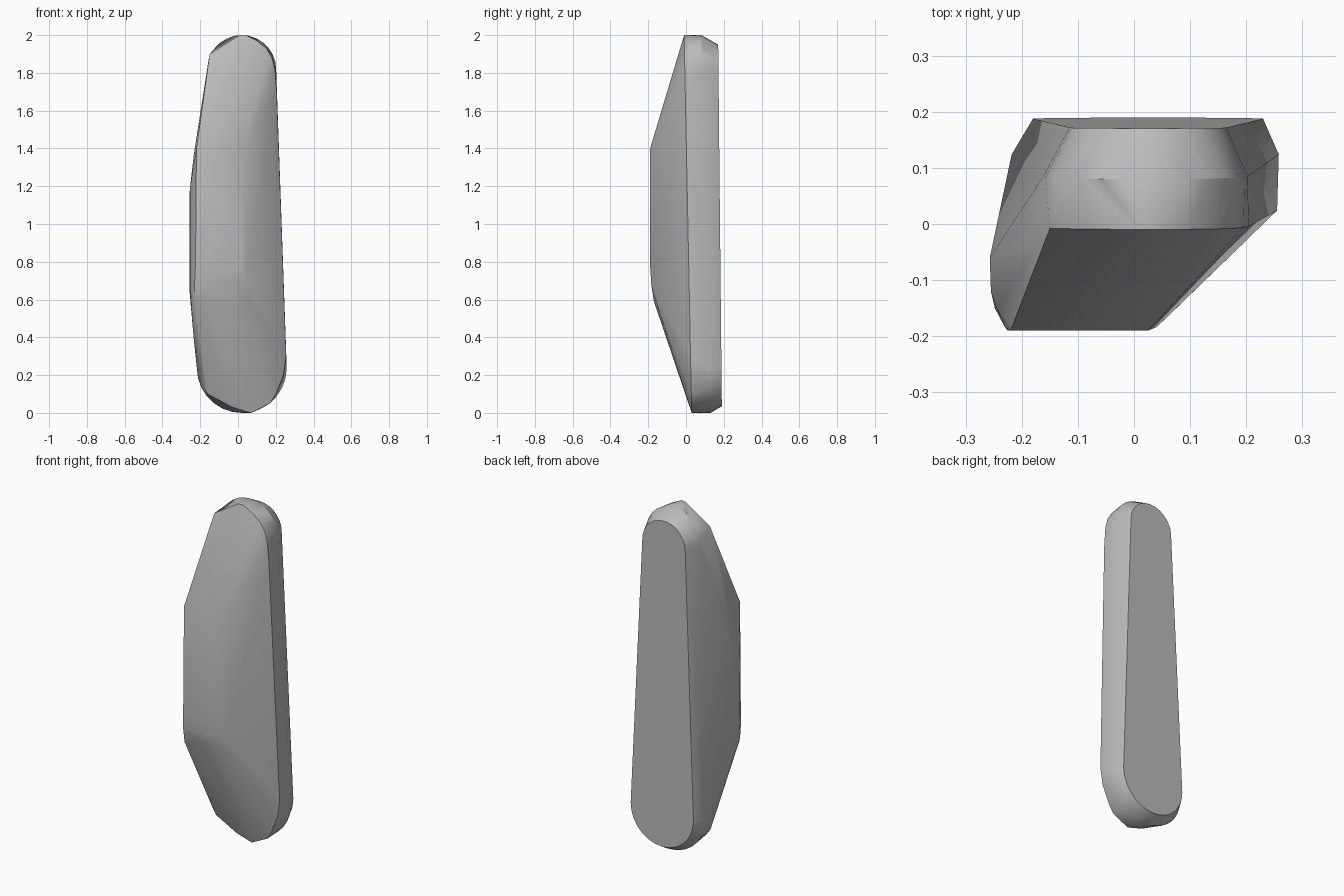
import bpy, bmesh, math

cube = bpy.data.objects.get("Cube")
if cube:
    bpy.data.objects.remove(cube, do_unlink=True)

grey = bpy.data.materials.new("plain_grey")
grey.use_nodes = True
grey.diffuse_color = (0.5, 0.5, 0.5, 1)
grey.node_tree.nodes["Principled BSDF"].inputs["Base Color"].default_value = (0.5, 0.5, 0.5, 1)


def capsule(cx, top, top_r, bottom, bottom_r, steps=14):
    """Outline in x and z: a tapered bar with two round ends."""
    points = []
    for i in range(steps + 1):
        a = math.pi * i / steps
        points.append((cx + top_r * math.cos(a), top - top_r * (1 - math.sin(a))))
        points.append((cx + bottom_r * math.cos(a), bottom + bottom_r * (1 - math.sin(a))))
    return points


points = []
# Flat back, leaning slightly
points += [(x, 0.19 - 0.01 * z, z) for x, z in capsule(0.025, 1.95, 0.14, 0.035, 0.205)]
# Rear edge of the side band
points += [(x, 0.13 - 0.025 * z, z) for x, z in capsule(0.02, 2.0, 0.182, 0.0, 0.238)]
# Front edge of the side band: rounded on one side, cornered on the other
rim = [(0.01, 2), (0.04, 2), (0.1, 1.97), (0.15, 1.93), (0.18, 1.88), (0.195, 1.82), (0.205, 1.7),
       (0.255, 0.3), (0.24, 0.2), (0.2, 0.1), (0.17, 0.05), (0.07, 0), (-0.03, 0.03),
       (-0.16, 0.1), (-0.18, 0.13), (-0.235, 0.4), (-0.15, 1.9)]
points += [(x, 0.03 - 0.02 * z, z) for x, z in rim]
# Raised front plateau
points += [(-0.22, -0.19, 1.4), (0.025, -0.19, 1.4), (0.025, -0.19, 0.78), (-0.225, -0.19, 0.78),
           (0.04, -0.184, 0.68), (0.06, -0.165, 0.61), (-0.23, -0.184, 0.68), (-0.23, -0.17, 0.59)]
# Bulging flank beside the plateau
points += [(-0.257, -0.06, 1.15), (-0.257, -0.06, 0.65), (-0.255, -0.12, 1.18), (-0.255, -0.12, 0.65),
           (-0.245, -0.15, 1.25), (-0.248, -0.15, 0.62), (-0.235, -0.06, 1.36)]

bm = bmesh.new()
for p in points:
    bm.verts.new(p)
hull = bmesh.ops.convex_hull(bm, input=bm.verts[:])
loose = [v for v in bm.verts if not v.link_faces]
bmesh.ops.delete(bm, geom=loose, context="VERTS")
bmesh.ops.dissolve_limit(bm, angle_limit=math.radians(1), verts=bm.verts[:], edges=bm.edges[:])
bmesh.ops.recalc_face_normals(bm, faces=bm.faces[:])

mesh = bpy.data.meshes.new("faceted_grip")
bm.to_mesh(mesh)
bm.free()
grip = bpy.data.objects.new("faceted_grip", mesh)
bpy.context.collection.objects.link(grip)
mesh.materials.append(grey)
bpy.ops.object.select_all(action="DESELECT")
grip.select_set(True)
bpy.context.view_layer.objects.active = grip
bpy.ops.object.shade_smooth_by_angle(angle=math.radians(32))
